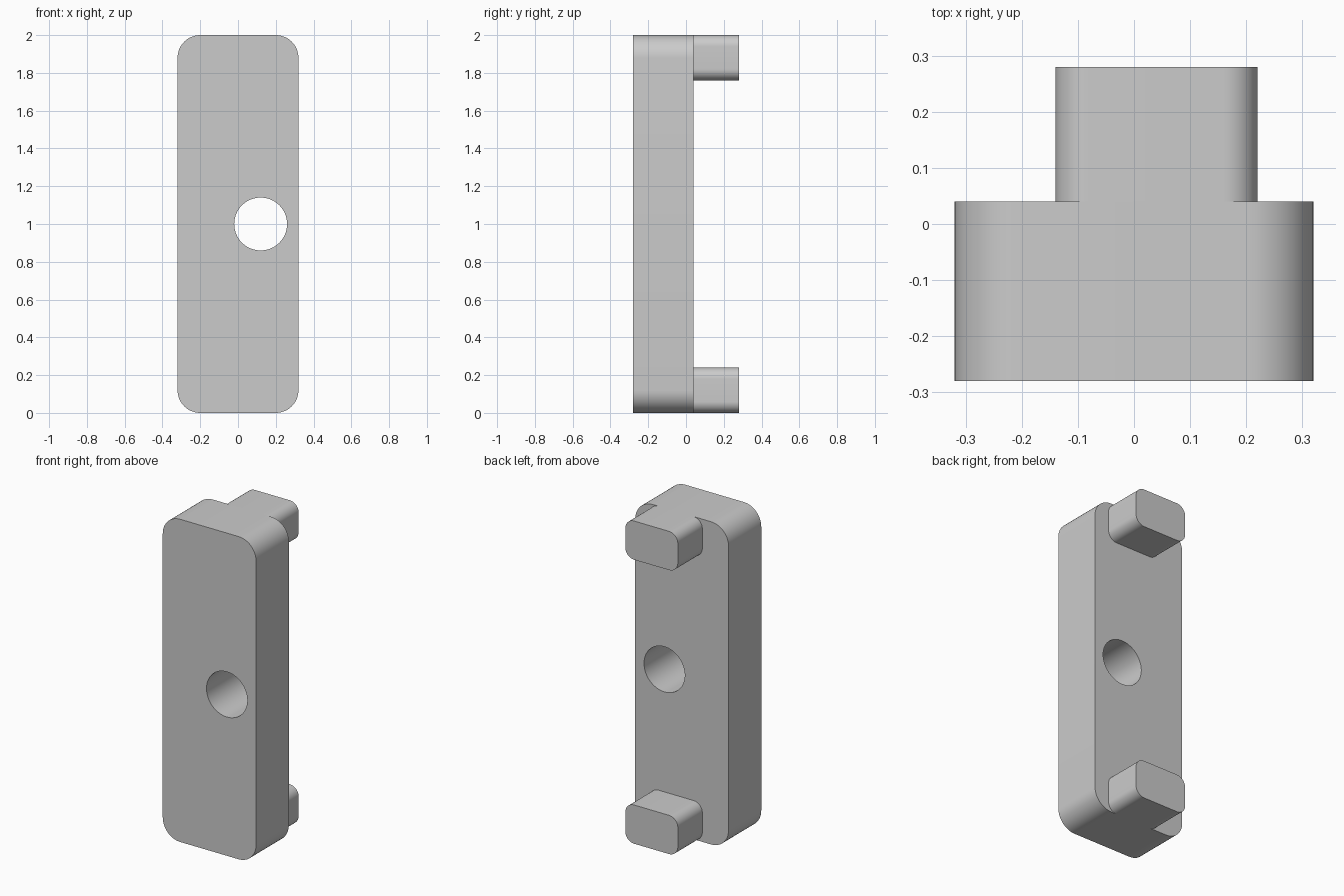
import bpy, bmesh
from math import sin, cos, pi, radians
from mathutils import Vector

cube = bpy.data.objects.get("Cube")
if cube:
    bpy.data.objects.remove(cube, do_unlink=True)

grey = bpy.data.materials.new("plain grey")
grey.use_nodes = True
grey.diffuse_color = (0.6, 0.6, 0.6, 1)
grey.node_tree.nodes["Principled BSDF"].inputs["Base Color"].default_value = grey.diffuse_color


def arc(cx, cz, r, start, sweep, steps):
    return [(cx + r * cos(start + sweep * i / steps), cz + r * sin(start + sweep * i / steps))
            for i in range(steps + 1)]


def rounded_rect(x0, x1, z0, z1, r):
    corners = [(x1 - r, z1 - r), (x0 + r, z1 - r), (x0 + r, z0 + r), (x1 - r, z0 + r)]
    return [p for i, (cx, cz) in enumerate(corners)
            for p in arc(cx, cz, r, i * pi / 2, pi / 2, 12)]


def extrude_profile(name, loops, y0, y1):
    """Fill the closed loops (inner loops become holes) and extrude along y."""
    bm = bmesh.new()
    for loop in loops:
        verts = [bm.verts.new((x, y0, z)) for x, z in loop]
        for a, b in zip(verts, verts[1:] + verts[:1]):
            bm.edges.new((a, b))
    bmesh.ops.triangle_fill(bm, edges=bm.edges[:], use_beauty=True, normal=Vector((0, -1, 0)))
    result = bmesh.ops.extrude_face_region(bm, geom=bm.faces[:], use_keep_orig=True)
    moved = [g for g in result["geom"] if isinstance(g, bmesh.types.BMVert)]
    bmesh.ops.translate(bm, verts=moved, vec=(0, y1 - y0, 0))
    bmesh.ops.recalc_face_normals(bm, faces=bm.faces[:])
    mesh = bpy.data.meshes.new(name)
    bm.to_mesh(mesh)
    bm.free()
    mesh.materials.append(grey)
    obj = bpy.data.objects.new(name, mesh)
    bpy.context.collection.objects.link(obj)
    bpy.ops.object.select_all(action="DESELECT")
    obj.select_set(True)
    bpy.context.view_layer.objects.active = obj
    bpy.ops.object.shade_smooth_by_angle(angle=radians(30))
    return obj


# Main plate with an off-centre through hole
hole = arc(0.12, 1.0, 0.14, 0, 2 * pi, 64)[:-1]
extrude_profile("plate", [rounded_rect(-0.32, 0.32, 0, 2, 0.12), hole], -0.28, 0.04)

# Rounded pegs on the back, flush with the plate ends
for name, z in (("lower_peg", 0), ("upper_peg", 1.76)):
    extrude_profile(name, [rounded_rect(-0.14, 0.22, z, z + 0.24, 0.06)], 0.04, 0.28)
